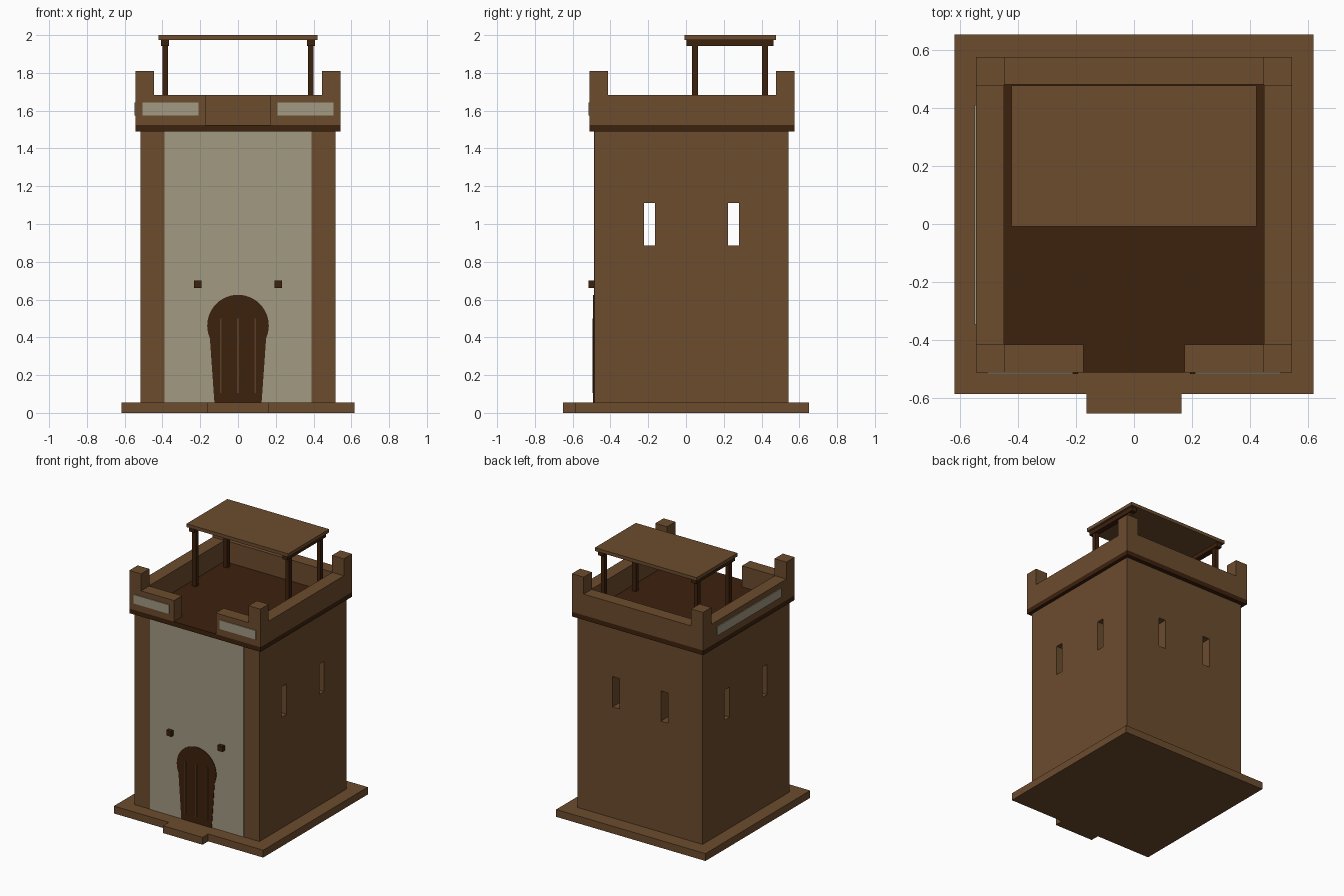
import bpy, bmesh, math

if "Cube" in bpy.data.objects:
    bpy.data.objects.remove(bpy.data.objects["Cube"])

def material(name, rgb):
    m = bpy.data.materials.new(name)
    m.diffuse_color = (*rgb, 1)
    m.use_nodes = True
    m.node_tree.nodes["Principled BSDF"].inputs["Base Color"].default_value = m.diffuse_color
    return m

MUD = material("mud brown", (0.150, 0.072, 0.027))
DARK = material("dark wood", (0.046, 0.015, 0.004))
PLASTER = material("pale plaster", (0.36, 0.32, 0.225))
GROOVE = material("door slat brown", (0.105, 0.047, 0.018))

def box(name, x, y, z, mat):
    """Box from (min, max) ranges."""
    bm = bmesh.new()
    bmesh.ops.create_cube(bm, size=1)
    for v in bm.verts:
        v.co = [r[0] if c < 0 else r[1] for c, r in zip(v.co, (x, y, z))]
    return finish(name, bm, mat)

def finish(name, bm, mat):
    bmesh.ops.recalc_face_normals(bm, faces=bm.faces)
    me = bpy.data.meshes.new(name)
    bm.to_mesh(me)
    bm.free()
    me.materials.append(mat)
    ob = bpy.data.objects.new(name, me)
    bpy.context.collection.objects.link(ob)
    return ob

def cut(ob, cutter):
    mod = ob.modifiers.new("cut", 'BOOLEAN')
    mod.object, mod.operation, mod.solver = cutter, 'DIFFERENCE', 'EXACT'
    cutter.hide_render = True
    cutter.hide_viewport = True

# Base slab and front step
box("base_slab", (-.618, .618), (-.585, .652), (0, .055), MUD)
box("front_step", (-.163, .163), (-.652, -.585), (0, .055), MUD)

# Hollow tower with slit windows on the sides and back
tower = box("tower_walls", (-.517, .517), (-.485, .542), (.055, 1.49), MUD)
cut(tower, box("cutter_room", (-.42, .42), (-.385, .442), (.1, 1.45), MUD))
for i, y in enumerate((-.193, .252)):
    cut(tower, box(f"cutter_side_window_{i}", (-.7, .7), (y - .029, y + .029), (.885, 1.112), MUD))
for i, x in enumerate((-.2, .2)):
    cut(tower, box(f"cutter_back_window_{i}", (x - .029, x + .029), (.3, .7), (.885, 1.112), MUD))

# Plaster facade
box("plaster_facade", (-.388, .388), (-.488, -.484), (.055, 1.489), PLASTER)

# Keyhole door: tapered jambs under a round arch
arch = [(.163 * math.cos(math.radians(a)), .462 + .163 * math.sin(math.radians(a)))
        for a in range(-24, 205, 6)]
bm = bmesh.new()
door = bm.faces.new([bm.verts.new((x, -.492, z)) for x, z in [(-.125, .055), (.125, .055)] + arch])
ext = bmesh.ops.extrude_face_region(bm, geom=[door])
for v in (g for g in ext["geom"] if isinstance(g, bmesh.types.BMVert)):
    v.co.y = -.484
finish("door", bm, DARK)
for x in (-.092, 0, .092):
    box("door_slat", (x - .004, x + .004), (-.495, -.491), (.105, .5), GROOVE)

# Beam ends beside the door
for x in (-.212, .212):
    box("beam_end", (x - .02, x + .02), (-.516, -.484), (.66, .7), DARK)

# Dark cornice and roof floor
box("roof_floor", (-.543, .543), (-.51, .574), (1.49, 1.525), DARK)

# Parapet, open in the middle of the front
Z = (1.525, 1.683)
box("parapet_back", (-.543, .543), (.48, .574), Z, MUD)
for s in (-1, 1):
    box("parapet_side", sorted((s * .447, s * .543)), (-.415, .48), Z, MUD)
    box("parapet_front", sorted((s * .173, s * .543)), (-.51, -.415), Z, MUD)
    box("parapet_front_panel", sorted((s * .21, s * .505)), (-.516, -.509), (1.575, 1.642), PLASTER)
    for y in ((-.51, -.412), (.476, .574)):
        box("corner_merlon", sorted((s * .445, s * .543)), y, (1.683, 1.81), MUD)
box("parapet_left_panel", (-.549, -.542), (-.345, .41), (1.575, 1.642), PLASTER)

# Rooftop canopy
box("canopy_roof", (-.421, .421), (-.008, .476), (1.975, 2), MUD)
for s in (-1, 1):
    box("canopy_beam", sorted((s * .365, s * .407)), (.003, .462), (1.943, 1.975), DARK)
    for y in (.047, .418):
        box("canopy_post", sorted((s * .371, s * .401)), (y - .016, y + .016), (1.525, 1.943), DARK)
